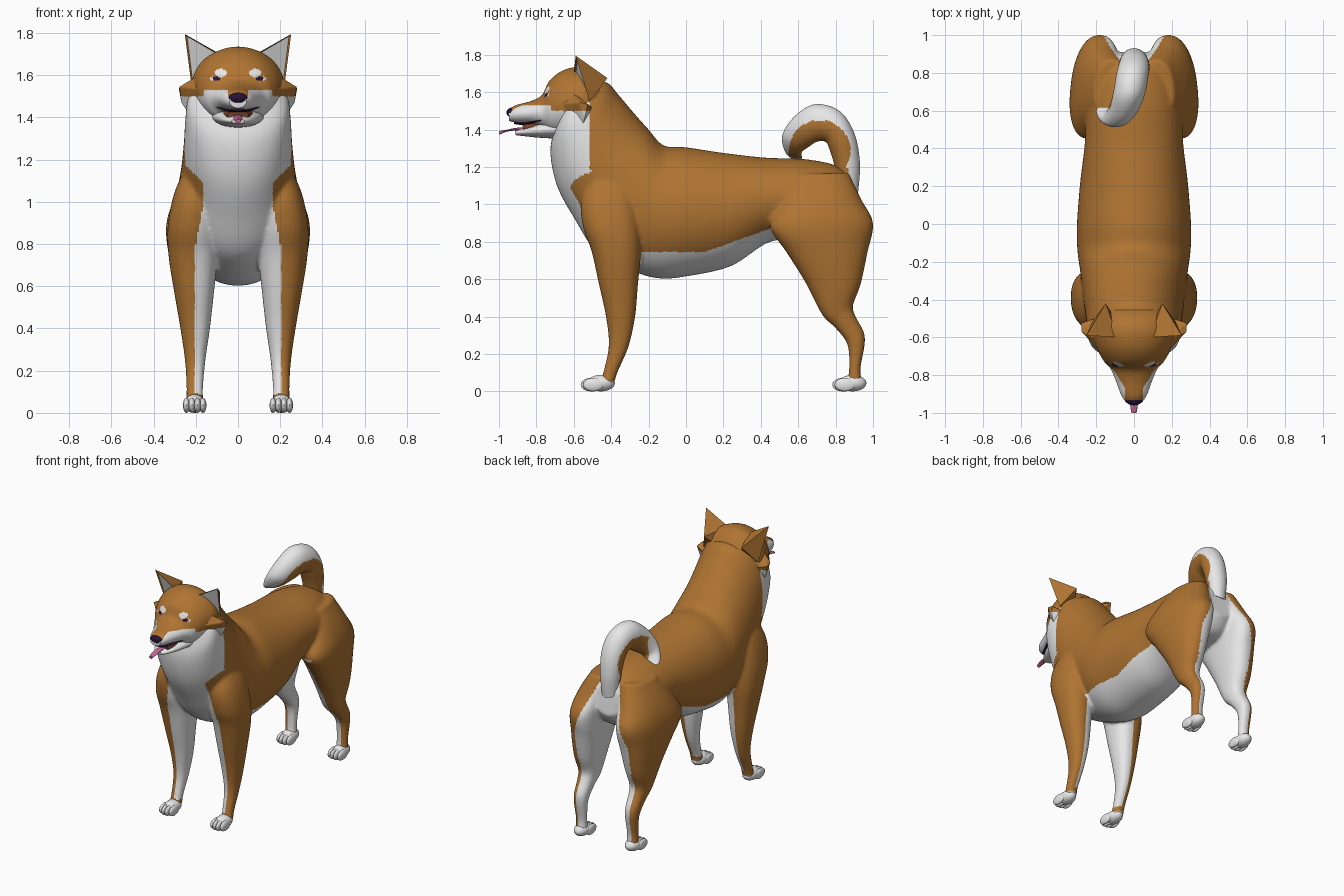
import bpy, bmesh, math
from mathutils import Vector, Matrix


def material(name, rgb):
    m = bpy.data.materials.new(name)
    m.diffuse_color = (*rgb, 1)
    return m


MATS = [material("orange_fur", (0.43, 0.175, 0.032)), material("white_fur", (0.84, 0.84, 0.84)),
        material("dark_nose", (0.02, 0.006, 0.035)), material("pink_tongue", (0.58, 0.15, 0.32)),
        material("mouth_brown", (0.17, 0.055, 0.02))]
ORANGE, WHITE, DARK, PINK, BROWN = range(5)


def finish(bm, name, rule, mirror=False, angle=50):
    """Colour faces by a rule on their centre, then make the object."""
    bmesh.ops.recalc_face_normals(bm, faces=bm.faces)
    if rule is not None:
        for f in bm.faces:
            f.material_index = rule(f.calc_center_median()) if callable(rule) else rule
    me = bpy.data.meshes.new(name)
    bm.to_mesh(me)
    bm.free()
    for m in MATS:
        me.materials.append(m)
    ob = bpy.data.objects.new(name, me)
    bpy.context.collection.objects.link(ob)
    bpy.ops.object.select_all(action='DESELECT')
    ob.select_set(True)
    bpy.context.view_layer.objects.active = ob
    bpy.ops.object.shade_smooth_by_angle(angle=math.radians(angle))
    if mirror:
        ob.modifiers.new("mirror", 'MIRROR')
    return ob


def loft(name, rings, rule, mirror=False, steps=8, sides=64, power=2.0):
    """Rings are (y, z of one edge, y, z of opposite edge, centre x, half width)."""
    bm, loops, n = bmesh.new(), [], len(rings)
    for i in range((n - 1) * steps + 1):
        k = min(i // steps, n - 2)
        t = i / steps - k
        p = [rings[min(max(k + d, 0), n - 1)] for d in (-1, 0, 1, 2)]
        ya, za, yb, zb, cx, w = [
            0.5 * (2 * b + (c - a) * t + (2 * a - 5 * b + 4 * c - d) * t * t + (3 * b - a - 3 * c + d) * t ** 3)
            for a, b, c, d in zip(*p)]
        loop = []
        for j in range(sides):
            u = 2 * math.pi * j / sides
            c, s = [math.copysign(abs(v) ** (2 / power), v) for v in (math.cos(u), math.sin(u))]
            loop.append(bm.verts.new((cx + w * s, (ya + yb) / 2 + c * (ya - yb) / 2,
                                      (za + zb) / 2 + c * (za - zb) / 2)))
        loops.append(loop)
    for a, b in zip(loops, loops[1:]):
        for j in range(sides):
            bm.faces.new((a[j], a[j - 1], b[j - 1], b[j]))
    bm.faces.new(loops[0])
    bm.faces.new(loops[-1])
    return finish(bm, name, rule, mirror)


def evaluated(ob):
    deps = bpy.context.evaluated_depsgraph_get()
    return bpy.data.meshes.new_from_object(ob.evaluated_get(deps))


def fuse(name, parts, rule, voxel=0.01):
    """Melt overlapping parts into one skin and colour it."""
    bm = bmesh.new()
    for ob in parts:
        bm.from_mesh(evaluated(ob))
        bpy.data.objects.remove(ob)
    ob = finish(bm, name, None)
    mod = ob.modifiers.new("remesh", 'REMESH')
    mod.mode, mod.voxel_size = 'VOXEL', voxel
    mod = ob.modifiers.new("smooth", 'SMOOTH')
    mod.factor, mod.iterations = 0.5, 8
    bm = bmesh.new()
    bm.from_mesh(evaluated(ob))
    bpy.data.objects.remove(ob)
    return finish(bm, name, rule, angle=80)


def ball(bm, centre, radii):
    mat = Matrix.Translation(centre) @ Matrix.Diagonal((*radii, 1))
    bmesh.ops.create_uvsphere(bm, u_segments=20, v_segments=12, radius=1, matrix=mat)


# Colour rules
def body_rule(p):
    x, y, z = abs(p.x), p.y, p.z
    if y < -0.24:  # neck, chest and front legs
        if z > 1.18:
            white = y < -0.515
        elif z > 0.75:
            white = y < -0.42 and x < max(0.165, 0.165 + (z - 1.09), 0.2 - (z - 0.8) * 0.2)
        else:
            white = x < 0.203 and z > 0.09 or z < 0.06
    elif y < 0.46:  # belly
        white = z < 0.745 + max(0, y - 0.1) * 0.36
    else:  # rump and hind legs
        white = x < 0.21 - max(0, z - 0.78) * 0.36 and (y > 0.86 or z < 0.92) and z < 1.18 or z < 0.05
    return WHITE if white else ORANGE


def head_rule(p):
    x, y, z = abs(p.x), p.y, p.z
    if y < -0.62:
        if ((x - 0.102) / 0.019) ** 2 + ((z - 1.584) / 0.011) ** 2 < 1:
            return DARK
        if ((x - 0.083) / 0.028) ** 2 + ((z - 1.61) / 0.021) ** 2 < 1:
            return WHITE
        if ((x - 0.118) / 0.014) ** 2 + ((z - 1.584) / 0.01) ** 2 < 1:
            return WHITE
    if y < -0.72 and x > 0.048 and z < 1.53:
        return WHITE
    return WHITE if y < -0.515 and z < 1.5 + 0.1 * max(0, 0.2 - abs(x - 0.12) * 4) else ORANGE


def tail_rule(p):
    if p.z < 1.2:
        return WHITE if p.y > 0.87 else ORANGE
    return ORANGE if math.hypot(p.y - 0.715, p.z - 1.285) < 0.165 and p.x > -0.13 else WHITE


# Torso and neck, from rump to throat
torso = loft("torso", [
    (0.915, 0.93, 0.89, 1.12, 0, 0.10), (0.83, 0.83, 0.82, 1.20, 0, 0.20),
    (0.65, 0.81, 0.65, 1.24, 0, 0.25), (0.45, 0.80, 0.42, 1.25, 0, 0.26),
    (0.24, 0.67, 0.20, 1.275, 0, 0.285), (0.0, 0.615, 0.0, 1.305, 0, 0.302),
    (-0.15, 0.605, -0.12, 1.315, 0, 0.30), (-0.30, 0.65, -0.20, 1.40, 0, 0.285),
    (-0.48, 0.75, -0.28, 1.49, 0, 0.27), (-0.60, 0.93, -0.36, 1.585, 0, 0.257),
    (-0.69, 1.10, -0.42, 1.65, 0, 0.25), (-0.725, 1.28, -0.50, 1.66, 0, 0.235),
    (-0.70, 1.42, -0.58, 1.64, 0, 0.18)], None, power=2.0)

# Front legs
front_leg = loft("front_leg", [
    (-0.50, 1.17, -0.36, 1.22, 0.17, 0.06), (-0.56, 1.02, -0.28, 1.07, 0.20, 0.10),
    (-0.55, 0.88, -0.25, 0.90, 0.215, 0.117), (-0.505, 0.75, -0.243, 0.74, 0.213, 0.116),
    (-0.467, 0.58, -0.258, 0.56, 0.208, 0.094), (-0.428, 0.40, -0.272, 0.40, 0.203, 0.07),
    (-0.413, 0.25, -0.307, 0.24, 0.203, 0.048), (-0.437, 0.12, -0.367, 0.10, 0.205, 0.039),
    (-0.46, 0.05, -0.383, 0.04, 0.205, 0.042)], None, mirror=True, power=2.3)

# Hind legs, thighs flaring out towards the front
hind_leg = loft("hind_leg", [
    (0.58, 1.16, 0.87, 1.17, 0.13, 0.08), (0.50, 1.00, 0.935, 1.03, 0.178, 0.12),
    (0.45, 0.88, 1.0, 0.90, 0.21, 0.125), (0.54, 0.74, 0.97, 0.74, 0.213, 0.115),
    (0.64, 0.58, 0.933, 0.57, 0.21, 0.092), (0.728, 0.41, 0.893, 0.46, 0.205, 0.067),
    (0.798, 0.34, 0.907, 0.40, 0.205, 0.056), (0.863, 0.25, 0.957, 0.29, 0.205, 0.047),
    (0.872, 0.12, 0.933, 0.12, 0.205, 0.039), (0.86, 0.05, 0.945, 0.04, 0.205, 0.042)],
    None, mirror=True, power=2.3)
for v in hind_leg.data.vertices:
    v.co.x -= 0.11 * (v.co.y - 0.72) * min(max((v.co.z - 0.5) / 0.3, 0), 1)

fuse("body", [torso, front_leg, hind_leg], body_rule)

# Head with muzzle, eyes and brow spots
loft("head", [
    (-0.42, 1.42, -0.44, 1.64, 0, 0.15), (-0.50, 1.38, -0.50, 1.71, 0, 0.20),
    (-0.57, 1.36, -0.57, 1.735, 0, 0.22), (-0.66, 1.36, -0.66, 1.715, 0, 0.195),
    (-0.72, 1.37, -0.73, 1.66, 0, 0.16), (-0.76, 1.40, -0.77, 1.585, 0, 0.125),
    (-0.82, 1.425, -0.83, 1.552, 0, 0.098), (-0.90, 1.435, -0.91, 1.53, 0, 0.068),
    (-0.945, 1.445, -0.95, 1.505, 0, 0.04)], head_rule, steps=14, sides=128, power=1.95)

# Cheek tufts
bm = bmesh.new()
for p in [(0.17, -0.62, 1.61), (0.277, -0.57, 1.545), (0.28, -0.525, 1.535), (0.268, -0.54, 1.47),
          (0.215, -0.56, 1.39), (0.10, -0.70, 1.39), (0.14, -0.72, 1.53), (0.15, -0.48, 1.50)]:
    bm.verts.new(p)
bmesh.ops.convex_hull(bm, input=bm.verts)
bmesh.ops.subdivide_edges(bm, edges=bm.edges, cuts=15, use_grid_fill=True)
finish(bm, "cheek", head_rule, mirror=True, angle=60)

# Ears with inset pale inside
bm = bmesh.new()
tip, inner, outer, back, root = [bm.verts.new(p) for p in (
    (0.252, -0.59, 1.795), (0.085, -0.60, 1.70), (0.22, -0.515, 1.55), (0.15, -0.42, 1.675), (0.1, -0.5, 1.6))]
front = bm.faces.new((tip, inner, outer))
for f in ((tip, back, inner), (tip, outer, back), (inner, back, root), (back, outer, root), (outer, inner, root)):
    bm.faces.new(f)
bmesh.ops.recalc_face_normals(bm, faces=bm.faces)
bmesh.ops.inset_individual(bm, faces=[front], thickness=0.016, depth=-0.008)
front.material_index = WHITE
finish(bm, "ear", None, mirror=True, angle=20)

# Nose
bm = bmesh.new()
ball(bm, (0, -0.928, 1.491), (0.048, 0.032, 0.027))
finish(bm, "nose", DARK)

# Lips, mouth, lower jaw and tongue
loft("lip_line", [(-0.70, 1.455, -0.70, 1.475, 0, 0.128), (-0.78, 1.44, -0.79, 1.455, 0, 0.10),
                  (-0.87, 1.425, -0.87, 1.438, 0, 0.062), (-0.92, 1.43, -0.92, 1.442, 0, 0.036)], DARK, sides=32)
loft("mouth", [(-0.70, 1.38, -0.70, 1.45, 0, 0.10), (-0.80, 1.385, -0.80, 1.44, 0, 0.072),
               (-0.87, 1.385, -0.875, 1.435, 0, 0.05)], BROWN, sides=32)
loft("lower_jaw", [(-0.66, 1.35, -0.66, 1.46, 0, 0.13), (-0.78, 1.356, -0.785, 1.436, 0, 0.10),
                   (-0.86, 1.364, -0.865, 1.41, 0, 0.065), (-0.91, 1.37, -0.915, 1.392, 0, 0.032)],
     WHITE, sides=32)
loft("tongue", [(-0.80, 1.388, -0.80, 1.415, 0, 0.022), (-0.90, 1.395, -0.90, 1.41, 0, 0.021),
                (-0.96, 1.388, -0.96, 1.399, 0, 0.02), (-0.998, 1.372, -1.0, 1.392, 0, 0.013)], PINK, sides=24)

# Paws with four toes each
for name, y in (("front_paw", 0), ("hind_paw", 1.345)):
    bm = bmesh.new()
    ball(bm, (0.205, y - 0.455, 0.044), (0.05, 0.075, 0.044))
    for i in range(4):
        setback = 0.012 if i in (0, 3) else 0
        ball(bm, (0.166 + 0.026 * i, y - 0.507 + setback, 0.036), (0.0165, 0.056, 0.036))
    finish(bm, name, WHITE, mirror=True)

# Curled tail, orange on the inside of the curl
loft("tail", [
    (0.92, 1.06, 0.80, 1.14, 0, 0.06), (0.93, 1.22, 0.79, 1.22, 0, 0.072),
    (0.90, 1.38, 0.765, 1.30, 0, 0.082), (0.82, 1.50, 0.745, 1.335, -0.01, 0.085),
    (0.69, 1.535, 0.70, 1.335, -0.025, 0.085), (0.58, 1.47, 0.66, 1.31, -0.05, 0.08),
    (0.515, 1.37, 0.62, 1.28, -0.09, 0.07), (0.53, 1.28, 0.62, 1.25, -0.14, 0.05),
    (0.57, 1.24, 0.62, 1.235, -0.18, 0.02)], tail_rule, steps=10)
